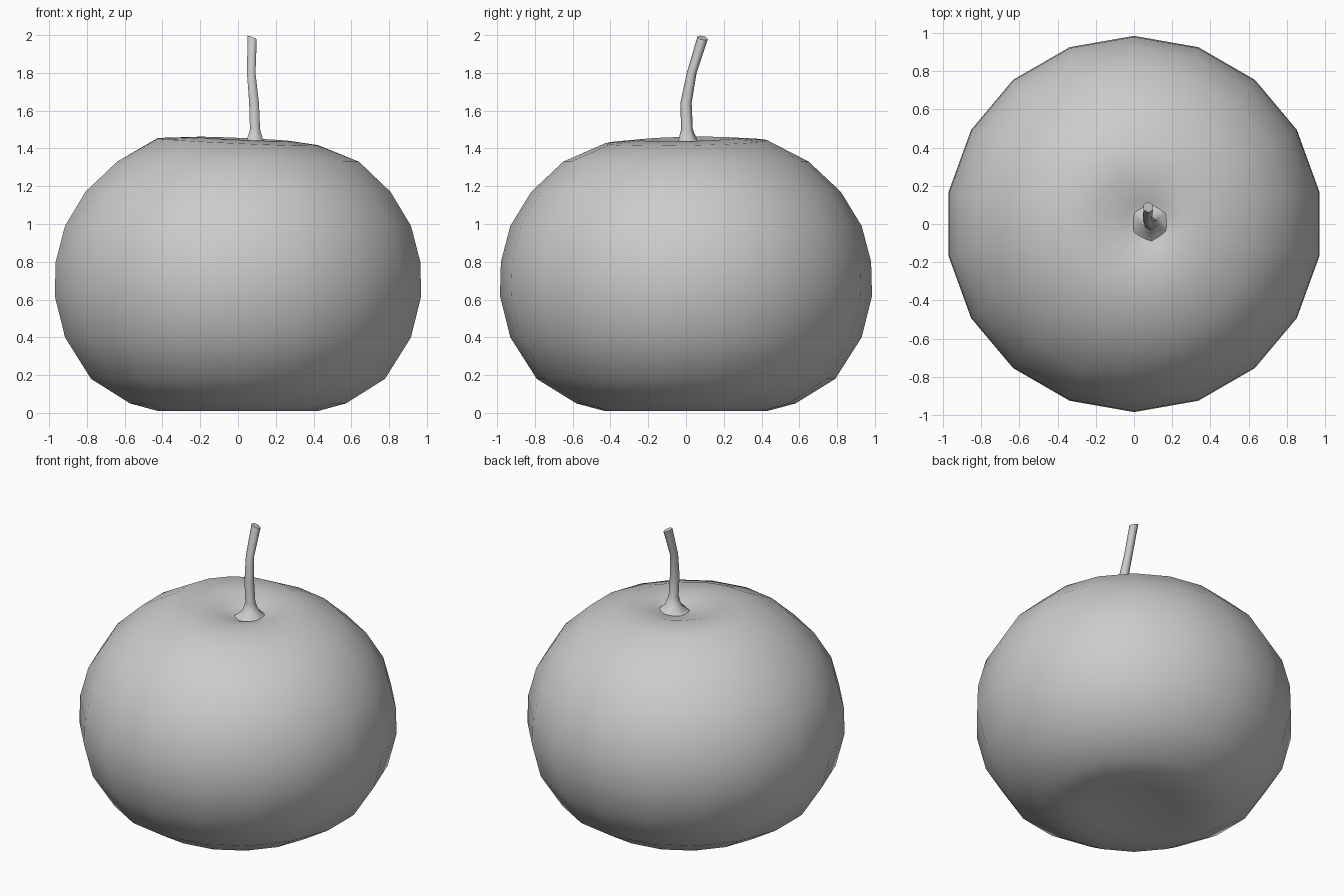
import bpy, bmesh, math
from mathutils import Vector

if "Cube" in bpy.data.objects:
    bpy.data.objects.remove(bpy.data.objects["Cube"])


def loft(name, rings, sides, angle, closed_start=True):
    """Skin a list of rings (center, radius, tilt function) into a closed object."""
    bm = bmesh.new()
    loops = []
    for c, r, tilt in rings:
        loop = []
        for i in range(sides):
            a = 2 * math.pi * (i + 0.5) / sides
            x, y = r * math.cos(a), r * math.sin(a)
            loop.append(bm.verts.new((c[0] + x, c[1] + y, c[2] + tilt(x, y))))
        loops.append(loop)
    for lo, hi in zip(loops, loops[1:]):
        for i in range(sides):
            j = (i + 1) % sides
            bm.faces.new((lo[i], lo[j], hi[j], hi[i]))
    # Fan caps
    for loop, flip in ((loops[0], True), (loops[-1], False)):
        mid = bm.verts.new(sum((v.co for v in loop), Vector()) / sides)
        for i in range(sides):
            p, q = loop[i], loop[(i + 1) % sides]
            bm.faces.new((q, p, mid) if flip else (p, q, mid))
    bmesh.ops.recalc_face_normals(bm, faces=bm.faces)
    me = bpy.data.meshes.new(name)
    bm.to_mesh(me)
    bm.free()
    ob = bpy.data.objects.new(name, me)
    bpy.context.collection.objects.link(ob)
    bpy.ops.object.select_all(action='DESELECT')
    ob.select_set(True)
    bpy.context.view_layer.objects.active = ob
    bpy.ops.object.shade_smooth_by_angle(angle=math.radians(angle))
    return ob


def flat(x, y):
    return 0.0


def shoulder(x, y):
    # Crown is slightly higher at back left
    return -0.045 * x + 0.02 * y


# Squat round fruit: radius, height, sideways shift toward the stem, tilt
profile = [
    (0.12, 0.05, 0, flat), (0.28, 0.03, 0, flat), (0.43, 0.01, 0, flat),
    (0.58, 0.05, 0, flat), (0.79, 0.18, 0, flat), (0.93, 0.40, 0, flat),
    (0.985, 0.62, 0, flat), (0.98, 0.80, 0, flat), (0.93, 0.99, 0, flat),
    (0.82, 1.17, 0, flat), (0.65, 1.33, 0, flat), (0.43, 1.435, 0, shoulder),
    (0.25, 1.45, 0.03, shoulder), (0.12, 1.415, 0.06, flat), (0.05, 1.39, 0.08, flat),
]
loft("fruit_body", [((s, 0, z), r, t) for r, z, s, t in profile], 18, 80)

# Bent stem with flared foot and slightly slanted cut top
stem = [
    (0.09, 0.01, 1.39, 0.12), (0.09, 0.01, 1.44, 0.052), (0.09, 0.005, 1.50, 0.031),
    (0.085, 0.0, 1.64, 0.03), (0.07, 0.03, 1.80, 0.026), (0.075, 0.088, 1.985, 0.028),
]
rings = [((x, y, z), r, flat) for x, y, z, r in stem]
rings[-1] = (rings[-1][0], rings[-1][1], lambda x, y: -0.4 * x - 0.2 * y)
loft("stem", rings, 6, 65)
